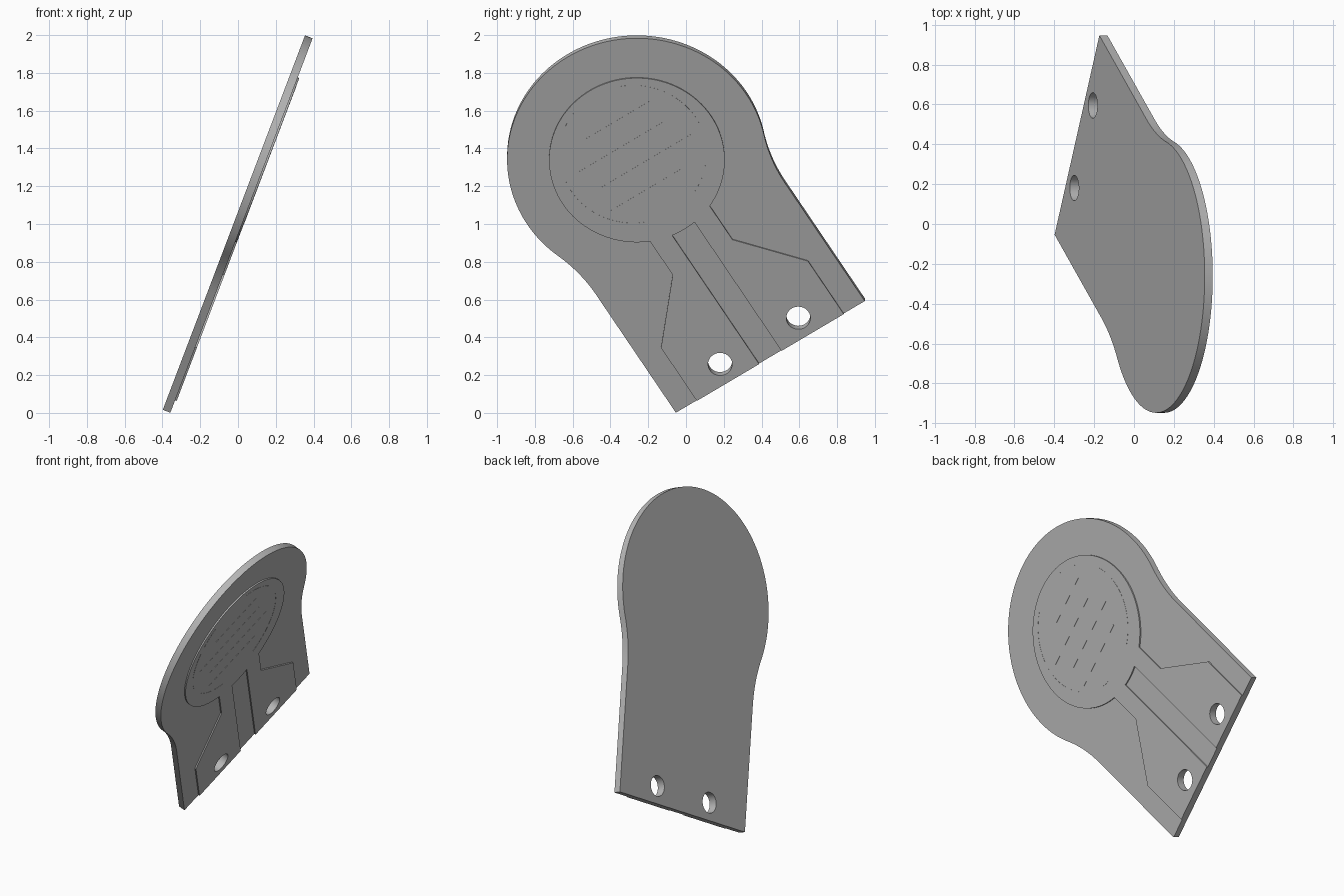
import bpy, bmesh
from math import sin, cos, atan2, radians, pi, hypot, sqrt
from mathutils import Matrix, Vector

cube = bpy.data.objects.get("Cube")
if cube:
    bpy.data.objects.remove(cube, do_unlink=True)

# Single grey material
grey = bpy.data.materials.new("plain_grey")
grey.use_nodes = True
colour = (0.47, 0.47, 0.47, 1)
grey.diffuse_color = colour
grey.node_tree.nodes["Principled BSDF"].inputs["Base Color"].default_value = colour

# Main dimensions, in the plane of the plate (origin at the head centre)
HEAD_R, HALF_W, BOTTOM = 0.687, 0.5915, -1.322
FILLET, THICK, RAISE = 0.85, 0.043, 0.009
DISC_R, SLOT = 0.465, 0.07
HOLE_X, HOLE_Y, HOLE_R = 0.245, -1.212, 0.064

# Leaning and turned frame of the plate
lean, turn = radians(20.8), radians(32.3)
Y = Vector((0, 1, 0))
U = Vector((sin(lean), 0, cos(lean)))
across = Y * cos(turn) + U * sin(turn)
along = U * cos(turn) - Y * sin(turn)
frame = Matrix((across, along, across.cross(along))).transposed().to_4x4()
frame.translation = (0.151, -0.26, 1.341)


def arc(cx, cy, r, a, b, n):
    return [(cx + r * cos(a + (b - a) * i / n), cy + r * sin(a + (b - a) * i / n))
            for i in range(n + 1)]


def mirrored(points):
    return [(-x, y) for x, y in reversed(points)]


def slab(name, loops, low, high):
    """Extrude filled outlines (inner loops become holes) between two heights."""
    curve = bpy.data.curves.new(name, "CURVE")
    curve.dimensions, curve.fill_mode = "2D", "BOTH"
    curve.extrude = (high - low) / 2
    for loop in loops:
        spline = curve.splines.new("POLY")
        spline.points.add(len(loop) - 1)
        for point, (x, y) in zip(spline.points, loop):
            point.co = (x, y, 0, 1)
        spline.use_cyclic_u = True
    temp = bpy.data.objects.new(name + "_outline", curve)
    bpy.context.collection.objects.link(temp)
    bpy.context.view_layer.update()
    mesh = bpy.data.meshes.new_from_object(
        temp.evaluated_get(bpy.context.evaluated_depsgraph_get()))
    bpy.data.objects.remove(temp, do_unlink=True)
    bm = bmesh.new()
    bm.from_mesh(mesh)
    bmesh.ops.remove_doubles(bm, verts=bm.verts, dist=0.0001)
    bmesh.ops.translate(bm, verts=bm.verts, vec=(0, 0, (low + high) / 2))
    bmesh.ops.transform(bm, matrix=frame, verts=bm.verts)
    bmesh.ops.recalc_face_normals(bm, faces=bm.faces)
    bm.to_mesh(mesh)
    bm.free()
    mesh.materials.clear()
    mesh.materials.append(grey)
    obj = bpy.data.objects.new(name, mesh)
    bpy.context.collection.objects.link(obj)
    bpy.ops.object.select_all(action="DESELECT")
    obj.select_set(True)
    bpy.context.view_layer.objects.active = obj
    bpy.ops.object.shade_smooth_by_angle(angle=radians(30))
    return obj


holes = [arc(s * HOLE_X, HOLE_Y, HOLE_R, 0, 2 * pi * 39 / 40, 39) for s in (-1, 1)]

# Base plate: round head flowing through concave fillets into a straight tail
fx = HALF_W + FILLET
fy = -sqrt((HEAD_R + FILLET) ** 2 - fx ** 2)
meet = atan2(fy, fx)
right = [(HALF_W, BOTTOM)] + arc(fx, fy, FILLET, pi, pi + meet, 16)
head = arc(0, 0, HEAD_R, meet, pi - meet, 110)[1:-1]
slab("base_plate", [right + head + mirrored(right)] + holes, -THICK, 0)

# Raised pad: disc with two stepped leads and an open channel between them
neck = 0.187
start = atan2(-sqrt(DISC_R ** 2 - neck ** 2), neck)
slot_a = atan2(-sqrt(DISC_R ** 2 - SLOT ** 2), SLOT)
lead = [(SLOT, BOTTOM), (0.46, BOTTOM), (0.46, -0.967), (neck, -0.651)]
disc = arc(0, 0, DISC_R, start, pi - start, 90)
channel = arc(0, 0, DISC_R, -pi - slot_a, slot_a, 6)
slab("raised_pad", [lead + disc + mirrored(lead) + channel] + holes, -0.001, RAISE)

# Fine lines on the disc: staggered bars inside two part rings
LINE, TOP = 0.003, RAISE + 0.001
for i in range(4):
    y = 0.244 - 0.138 * i
    x0, x1 = ((-0.17, 0.23), (-0.32, 0.24), (-0.24, 0.32), (-0.28, 0.17))[i]
    slab(f"bar_line_{i + 1}", [[(x0, y - LINE), (x1, y - LINE), (x1, y + LINE), (x0, y + LINE)]],
         RAISE - 0.001, TOP)
for side, a in (("right", -1.2), ("left", pi - 1.2)):
    outer = arc(0, 0.037, 0.39 + LINE, a, a + 2.4, 32)
    inner = arc(0, 0.037, 0.39 - LINE, a + 2.4, a, 32)
    slab(f"{side}_ring_line", [outer + inner], RAISE - 0.001, TOP)
